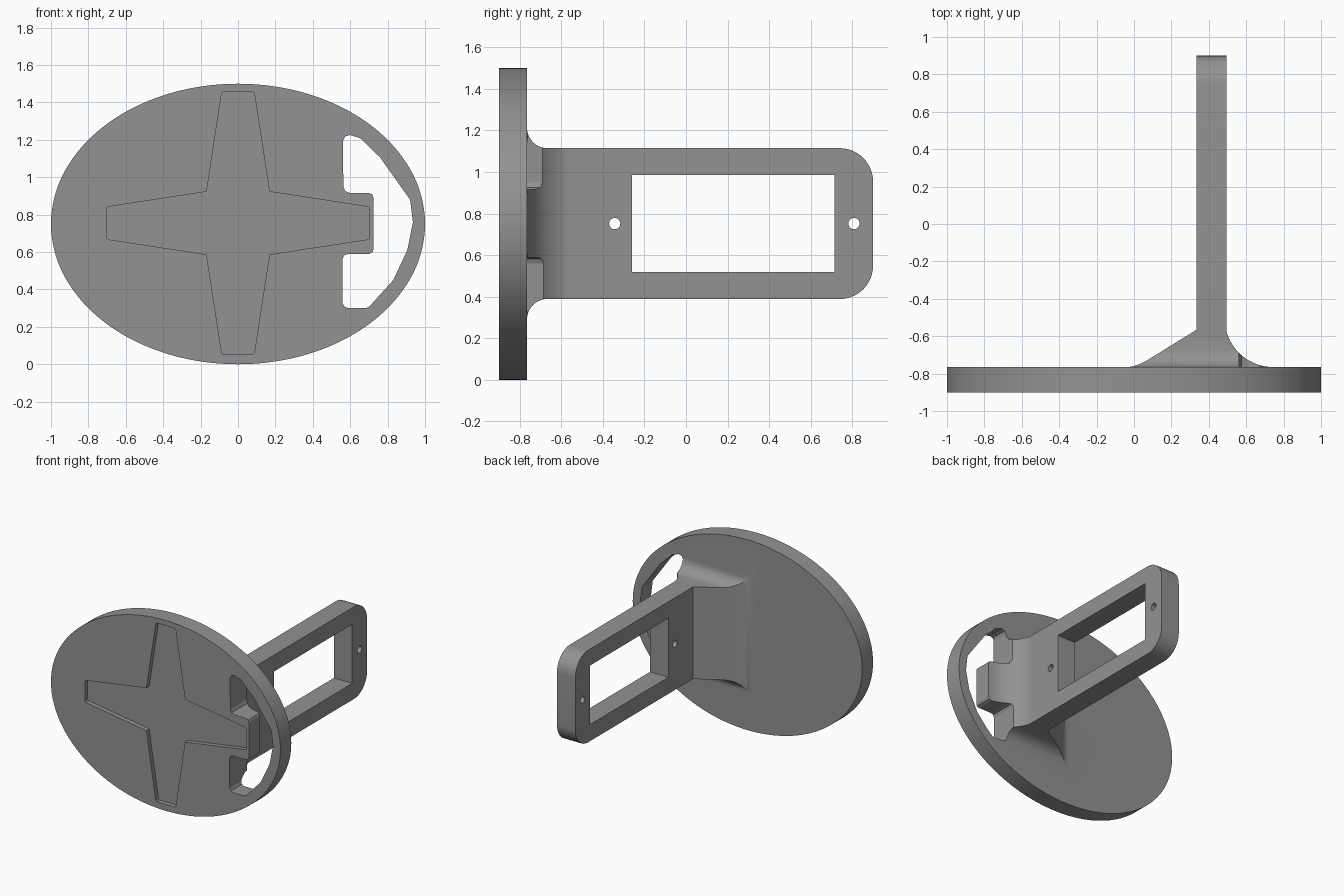
import bpy, bmesh, math
from mathutils import Vector

if "Cube" in bpy.data.objects:
    bpy.data.objects.remove(bpy.data.objects["Cube"])

grey = bpy.data.materials.new("grey")
grey.diffuse_color = (0.29, 0.29, 0.29, 1)
grey.use_nodes = True
grey.node_tree.nodes["Principled BSDF"].inputs["Base Color"].default_value = grey.diffuse_color
MID = 0.752


def prism(name, pts, axis, lo, hi):
    """Extrude a 2D outline along one axis (the outline uses the other two)."""
    def place(p, h):
        return {"x": (h, p[0], p[1]), "y": (p[0], h, p[1]), "z": (p[0], p[1], h)}[axis]
    bm = bmesh.new()
    a = [bm.verts.new(place(p, lo)) for p in pts]
    b = [bm.verts.new(place(p, hi)) for p in pts]
    bm.faces.new(a)
    bm.faces.new(b)
    for i in range(len(pts)):
        j = (i + 1) % len(pts)
        bm.faces.new((a[i], a[j], b[j], b[i]))
    bmesh.ops.recalc_face_normals(bm, faces=bm.faces)
    me = bpy.data.meshes.new(name)
    bm.to_mesh(me)
    bm.free()
    me.materials.append(grey)
    ob = bpy.data.objects.new(name, me)
    bpy.context.collection.objects.link(ob)
    return ob


def arc(cx, cy, r, a0, a1, n):
    return [(cx + r * math.cos(math.radians(a0 + (a1 - a0) * i / n)),
             cy + r * math.sin(math.radians(a0 + (a1 - a0) * i / n))) for i in range(n + 1)]


def boolean(ob, other, op):
    """Combine and bake the result, then drop the helper."""
    m = ob.modifiers.new("combine", "BOOLEAN")
    m.operation, m.object, m.solver = op, other, "EXACT"
    dg = bpy.context.evaluated_depsgraph_get()
    me = bpy.data.meshes.new_from_object(ob.evaluated_get(dg))
    ob.modifiers.clear()
    ob.data = me
    bpy.data.objects.remove(other)


# oval plate
oval = [(math.cos(t), 0.75 + 0.75 * math.sin(t))
        for t in (2 * math.pi * i / 128 for i in range(128))]
body = prism("plate_with_arm", oval, "y", -0.9, -0.765)

# arm seen from above: sloped gusset on the left, concave fillet on the right
plan = [(0.335, 0.9), (0.335, -0.565), (0.06, -0.735), (0.03, -0.75), (0.0, -0.76),
        (-0.035, -0.765), (-0.035, -0.8), (0.72, -0.8)]
plan += arc(0.745, -0.505, 0.26, 266, 196, 14) + [(0.495, -0.56), (0.495, 0.9)]
arm = prism("arm", plan, "z", 0.2, 1.3)

# arm seen from the side: flared root and rounded far corners
R, H = 0.16, 0.363
upper = [(-0.8, H + 0.098)] + arc(-0.667, H + 0.098, 0.098, 180, 270, 10)
upper += arc(0.9 - R, H - R, R, 90, 0, 12)
side = [(y, MID + z) for y, z in upper] + [(y, MID - z) for y, z in reversed(upper)]
boolean(arm, prism("side_outline", side, "x", -0.2, 0.9), "INTERSECT")

# rectangular window and two screw holes through the arm
window = [(-0.26, 0.52), (0.715, 0.52), (0.715, 0.985), (-0.26, 0.985)]
boolean(arm, prism("window", window, "x", 0, 1), "DIFFERENCE")
for y in (-0.343, 0.808):
    boolean(arm, prism("screw_hole", arc(y, MID, 0.027, 0, 345, 23), "x", 0, 1), "DIFFERENCE")
boolean(body, arm, "UNION")

# C-shaped opening around the tongue, cut through plate and fillet
opening = [(0.562, 1.195), (0.572, 1.217), (0.598, 1.226), (0.655, 1.208), (0.76, 1.105),
           (0.92, 0.88), (0.935, 0.76), (0.905, 0.61), (0.83, 0.45), (0.705, 0.312), (0.685, 0.3),
           (0.59, 0.3), (0.568, 0.309), (0.558, 0.33), (0.558, 0.56), (0.567, 0.582), (0.59, 0.59),
           (0.70, 0.59), (0.718, 0.598), (0.725, 0.615), (0.725, 0.89), (0.718, 0.908), (0.70, 0.916),
           (0.60, 0.916), (0.574, 0.925), (0.563, 0.95)]
boolean(body, prism("opening", opening, "y", -1, -0.4), "DIFFERENCE")

# shallow four-pointed cross recess in the front
arm_pts = [(0.168, -0.168), (0.695, -0.087), (0.704, -0.078),
           (0.704, 0.078), (0.695, 0.087)]
cross = []
for k in range(4):
    c, s = (1, 0, -1, 0)[k], (0, 1, 0, -1)[k]
    cross += [(x * c - z * s, MID + 0.003 + x * s + z * c) for x, z in arm_pts]
boolean(body, prism("cross_recess", cross, "y", -1, -0.865), "DIFFERENCE")

# smooth curved walls, crisp edges
bpy.ops.object.select_all(action="DESELECT")
body.select_set(True)
bpy.context.view_layer.objects.active = body
bpy.ops.object.shade_smooth_by_angle(angle=math.radians(20))
